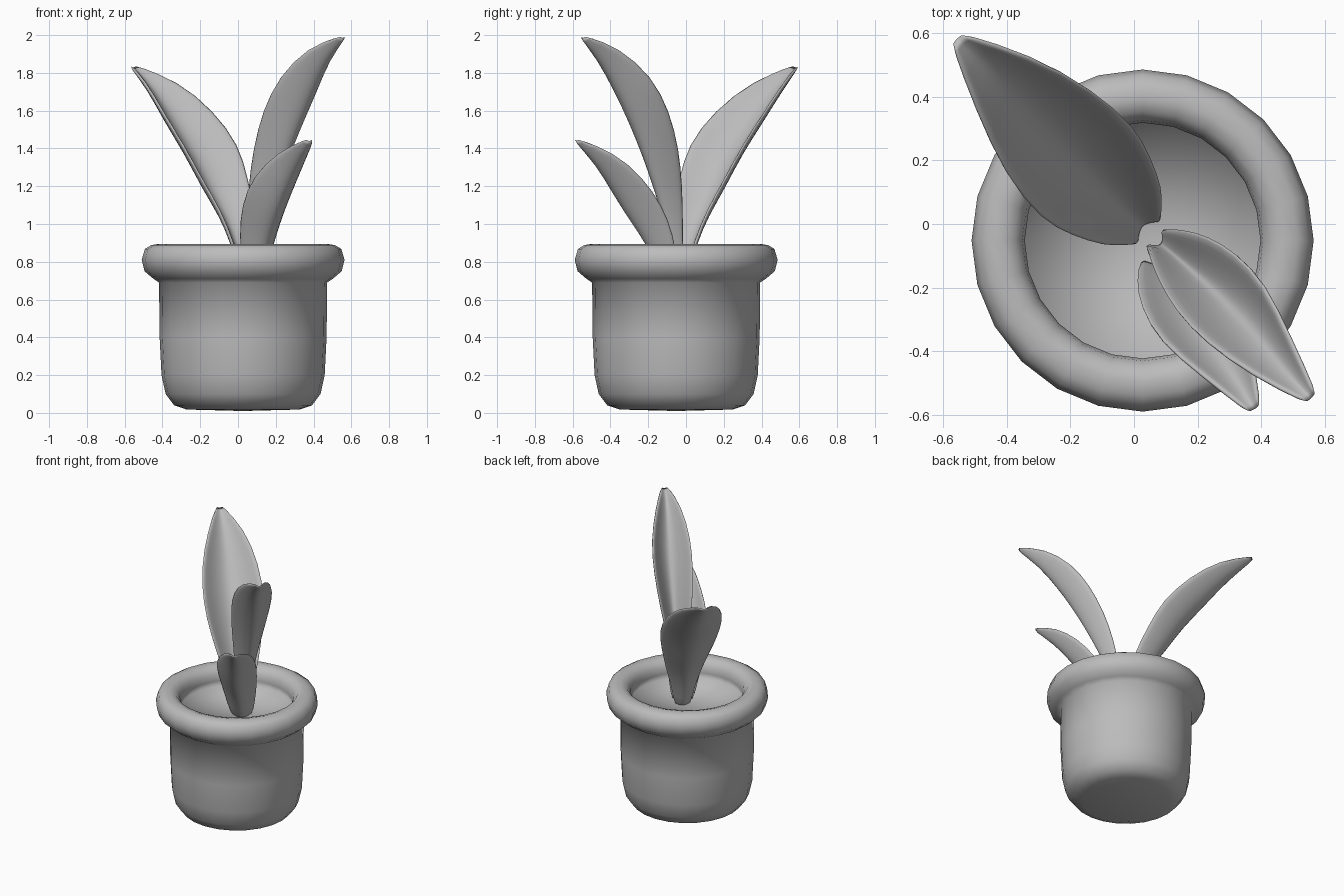
import bpy, bmesh, math
from mathutils import Vector

cube = bpy.data.objects.get("Cube")
if cube:
    bpy.data.objects.remove(cube, do_unlink=True)

grey = bpy.data.materials.new("plain_grey")
grey.use_nodes = True
colour = (0.5, 0.5, 0.5, 1)
grey.diffuse_color = colour
grey.node_tree.nodes["Principled BSDF"].inputs["Base Color"].default_value = colour


def make_object(name, bm):
    bmesh.ops.recalc_face_normals(bm, faces=bm.faces)
    mesh = bpy.data.meshes.new(name)
    bm.to_mesh(mesh)
    bm.free()
    mesh.materials.append(grey)
    for poly in mesh.polygons:
        poly.use_smooth = True
    obj = bpy.data.objects.new(name, mesh)
    bpy.context.collection.objects.link(obj)
    return obj


def lathe(name, profile, centre, sides=24):
    """Spin a (radius, height) profile that starts and ends on the axis."""
    bm = bmesh.new()
    verts = [bm.verts.new((r, 0, z)) for r, z in profile]
    edges = [bm.edges.new(pair) for pair in zip(verts, verts[1:])]
    bmesh.ops.spin(bm, geom=verts + edges, cent=(0, 0, 0), axis=(0, 0, 1),
                   angle=math.tau, steps=sides, use_duplicate=False)
    bmesh.ops.remove_doubles(bm, verts=bm.verts, dist=0.0005)
    obj = make_object(name, bm)
    obj.location = centre
    return obj


def leaf(name, stations, across=8):
    """Cupped blade; each station is edge centre x, y, z, half width, cup depth."""
    points = [Vector(s[:3]) for s in stations]
    heading = points[-1] - points[0]
    side = Vector((-heading.y, heading.x, 0)).normalized()
    bm = bmesh.new()
    rows = []
    for i, (*_, half, depth) in enumerate(stations):
        tangent = points[min(i + 1, len(points) - 1)] - points[max(i - 1, 0)]
        out = side.cross(tangent).normalized()
        if out.z > 0:
            out = -out
        row = []
        for k in range(across + 1):
            u = 2 * k / across - 1
            cup = depth * (1 - abs(u) ** 1.7)
            row.append(bm.verts.new(points[i] + side * u * half + out * cup))
        rows.append(row)
    for a, b in zip(rows, rows[1:]):
        for k in range(across):
            bm.faces.new((a[k], a[k + 1], b[k + 1], b[k]))
    obj = make_object(name, bm)
    shell = obj.modifiers.new("thickness", 'SOLIDIFY')
    shell.thickness = 0.018
    shell.offset = 0
    obj.modifiers.new("rounding", 'SUBSURF').levels = 1
    obj.modifiers["rounding"].render_levels = 1
    return obj


# Pot with a rolled rim and the soil surface inside
lathe("pot", [(0, 0.01), (0.3, 0.018), (0.365, 0.04), (0.41, 0.1), (0.432, 0.2),
              (0.442, 0.4), (0.445, 0.69), (0.475, 0.71), (0.522, 0.75),
              (0.537, 0.81), (0.52, 0.868), (0.487, 0.888), (0.445, 0.895),
              (0.405, 0.882), (0.378, 0.845), (0.37, 0.8), (0.375, 0.76),
              (0, 0.75)], (0.027, -0.052, 0))

# Leaves, each running from the soil to its tip
leaf("back_leaf", [(0.05, -0.03, 0.74, 0.05, 0.03), (0.03, -0.01, 0.9, 0.08, 0.06),
                   (0, 0.02, 1.07, 0.13, 0.1), (-0.07, 0.085, 1.24, 0.175, 0.13),
                   (-0.14, 0.155, 1.42, 0.21, 0.14), (-0.265, 0.285, 1.6, 0.195, 0.13),
                   (-0.405, 0.44, 1.76, 0.125, 0.08), (-0.56, 0.585, 1.84, 0.018, 0.005)])
leaf("tall_front_leaf", [(0.06, -0.04, 0.74, 0.035, 0.03), (0.08, -0.05, 1, 0.05, 0.07),
                         (0.107, -0.07, 1.2, 0.075, 0.12), (0.155, -0.11, 1.4, 0.107, 0.15),
                         (0.222, -0.178, 1.6, 0.132, 0.16), (0.31, -0.27, 1.78, 0.135, 0.15),
                         (0.43, -0.415, 1.94, 0.085, 0.09), (0.56, -0.55, 1.995, 0.018, 0.005)])
leaf("short_front_leaf", [(0.08, -0.07, 0.74, 0.07, 0.06), (0.1, -0.12, 0.95, 0.11, 0.11),
                          (0.13, -0.19, 1.1, 0.13, 0.14), (0.19, -0.295, 1.25, 0.135, 0.13),
                          (0.29, -0.43, 1.385, 0.09, 0.08), (0.38, -0.585, 1.45, 0.018, 0.005)])
